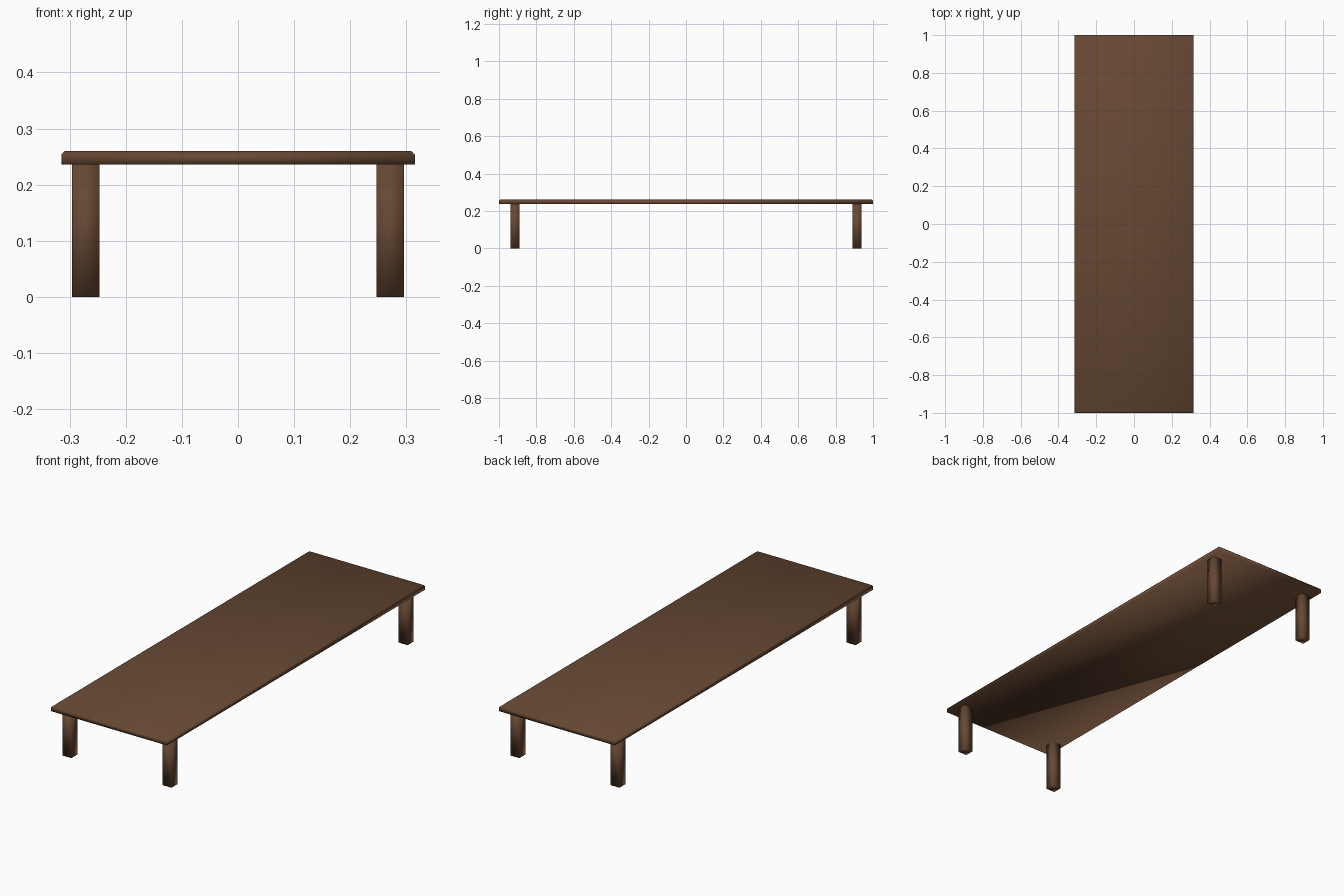
import bpy, bmesh

if "Cube" in bpy.data.objects:
    bpy.data.objects.remove(bpy.data.objects["Cube"])

wood = bpy.data.materials.new("dark_brown_wood")
wood.diffuse_color = (0.135, 0.065, 0.033, 1)
wood.use_nodes = True
wood.node_tree.nodes["Principled BSDF"].inputs["Base Color"].default_value = wood.diffuse_color


def box(name, center, size, top_chamfer=0.0):
    """Softly shaded box, optionally with its top rim chamfered."""
    bm = bmesh.new()
    bmesh.ops.create_cube(bm, size=1)
    for v in bm.verts:
        v.co = [c + p * s for c, p, s in zip(center, v.co, size)]
    if top_chamfer:
        rim = [e for e in bm.edges if all(v.co.z > center[2] for v in e.verts)]
        bmesh.ops.bevel(bm, geom=rim, offset=top_chamfer, segments=1,
                        affect='EDGES', profile=0.5)
    for f in bm.faces:
        f.smooth = True
    mesh = bpy.data.meshes.new(name)
    bm.to_mesh(mesh)
    bm.free()
    mesh.materials.append(wood)
    obj = bpy.data.objects.new(name, mesh)
    bpy.context.collection.objects.link(obj)
    return obj


# Table top
box("table_top", (0, 0, 0.248), (0.63, 2.0, 0.024), 0.006)

# Four square legs
for sx, side in ((-1, "left"), (1, "right")):
    for sy, end in ((-1, "front"), (1, "back")):
        box(f"{end}_{side}_leg", (sx * 0.2715, sy * 0.915, 0.1185),
            (0.049, 0.047, 0.237))
